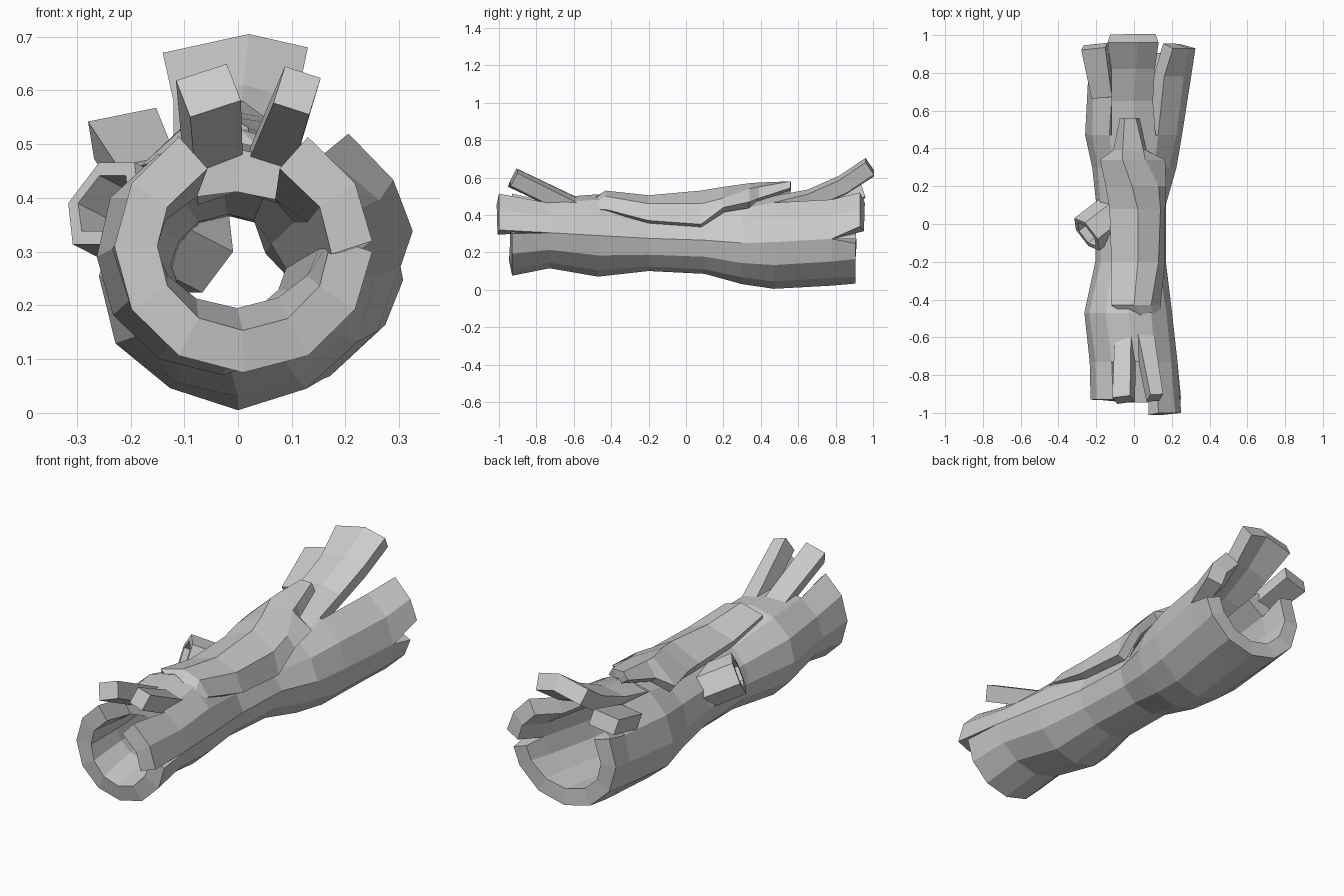
import bpy, bmesh, math, random
from mathutils import Vector, Matrix

random.seed(4)
cube = bpy.data.objects.get("Cube")
if cube:
    bpy.data.objects.remove(cube, do_unlink=True)

grey = bpy.data.materials.new("weathered_grey")
grey.use_nodes = True
GREY = (0.6, 0.6, 0.6, 1)
grey.diffuse_color = GREY
grey.node_tree.nodes["Principled BSDF"].inputs["Base Color"].default_value = GREY


def finish(name, bm, thickness=0):
    mesh = bpy.data.meshes.new(name)
    bm.to_mesh(mesh)
    bm.free()
    mesh.materials.append(grey)
    obj = bpy.data.objects.new(name, mesh)
    bpy.context.scene.collection.objects.link(obj)
    if thickness:
        mod = obj.modifiers.new("wall", 'SOLIDIFY')
        mod.thickness = thickness
        mod.offset = -1


def sheet(name, quads, thickness):
    """Join separate quads into one bark sheet and thicken it inward."""
    bm = bmesh.new()
    for q in quads:
        bm.faces.new([bm.verts.new(p) for p in reversed(q)])
    bmesh.ops.remove_doubles(bm, verts=bm.verts, dist=0.0005)
    finish(name, bm, thickness)


def loft(name, rows, thickness, closed=False):
    quads = []
    for a, b in zip(rows, rows[1:]):
        n = len(a)
        for k in range(n if closed else n - 1):
            m = (k + 1) % n
            quads.append((a[k], a[m], b[m], b[k]))
    sheet(name, quads, thickness)


def bark_strip(name, profiles, thickness):
    """Loft x-z profiles keyed by their y position."""
    loft(name, [[Vector((x, y, z)) for x, z in p] for y, p in profiles.items()], thickness)


def bar(name, start, end, w0, w1, h, roll=0):
    """Tapered splinter with square-cut ends."""
    start, end = Vector(start), Vector(end)
    d = (end - start).normalized()
    turn = Matrix.Rotation(math.radians(roll), 3, d)
    side = turn @ d.cross(Vector((0, 0, 1))).normalized()
    up = side.cross(d)
    bm = bmesh.new()
    for c, w in ((start, w0), (end, w1)):
        for i in (-1, 1):
            for j in (-1, 1):
                bm.verts.new(c + side * i * w / 2 + up * j * h / 2)
    bmesh.ops.convex_hull(bm, input=bm.verts)
    finish(name, bm)


# Hollow trunk: stations of y, centre x, centre z, radius x, radius z
SIDES = 12
stations = [
    (-0.73, 0.00, 0.305, 0.235, 0.190),
    (-0.47, -0.03, 0.290, 0.240, 0.220),
    (-0.20, -0.02, 0.275, 0.188, 0.175),
    (0.10, -0.015, 0.265, 0.188, 0.180),
    (0.30, 0.00, 0.250, 0.225, 0.220),
    (0.47, 0.00, 0.255, 0.262, 0.250),
    (0.78, 0.025, 0.272, 0.278, 0.250),
]
front_end = (0.01, 0.31, 0.24, 0.235)
back_end = (0.03, 0.295, 0.282, 0.262)


def around(y, cx, cz, rx, rz, step, scale=1.0):
    a = math.tau * step / SIDES
    return Vector((cx + rx * scale * math.sin(a), y, cz - rz * scale * math.cos(a)))


rings = []
for s in stations:
    rings.append([around(*s, i, 1 if i == 0 else random.uniform(0.96, 1.01))
                  for i in range(SIDES)])
# Sunken shoulder beneath the bark plate
for j, depth in ((2, 0.92), (3, 0.82)):
    rings[j][4] = around(*stations[j], 4, depth)

quads = []
gap = (5, 6)                      # open columns along the top at both ends
for c in range(SIDES):
    n = (c + 1) % SIDES
    for j in range(len(rings) - 1):
        if c in gap and stations[j][0] > 0.4:
            continue
        a, b = rings[j], rings[j + 1]
        quads.append((a[c], a[n], b[n], b[c]))
    if c in gap:
        continue
    # Jagged front rim, with one longer tongue
    y = -1.0 if c in (3, 4) else -0.93
    lo = c + (0.08 if c == 3 else 0)
    hi = c + 1 - (0.08 if c == 2 else 0)
    quads.append((around(y, *front_end, lo), around(y, *front_end, hi),
                  rings[0][n], rings[0][c]))
    # Jagged back rim, with a side notch, a flared strip and a broken column
    if c != 7:
        flared = c in (3, 4)
        y, flare = (0.93, 1.06) if flared else (0.905, 1.0)
        lo = c + (0.3 if c == 3 else 0)
        hi = c + 1 - {2: 0.35, 4: 0.2}.get(c, 0)
        quads.append((rings[-1][c], rings[-1][n],
                      around(y, *back_end, hi, flare), around(y, *back_end, lo, flare)))
sheet("hollow_trunk", quads, 0.08)

# Loose bark plate lying on top of the trunk
bark_strip("bark_plate", {
    -0.55: ((0.14, 0.42), (0.12, 0.43), (0.10, 0.44), (0.08, 0.45)),
    -0.43: ((0.14, 0.43), (0.09, 0.50), (0.00, 0.53), (-0.12, 0.50)),
    -0.20: ((0.165, 0.37), (0.13, 0.46), (0.02, 0.505), (-0.12, 0.46)),
    0.08: ((0.165, 0.35), (0.14, 0.46), (0.02, 0.53), (-0.13, 0.46)),
    0.20: ((0.17, 0.44), (0.13, 0.49), (-0.01, 0.55), (-0.15, 0.47)),
    0.34: ((0.165, 0.47), (0.06, 0.54), (-0.06, 0.57), (-0.18, 0.46)),
    0.39: ((0.065, 0.49), (0.05, 0.55), (-0.06, 0.573), (-0.11, 0.50)),
    0.56: ((0.03, 0.545), (0.01, 0.58), (-0.05, 0.58), (-0.075, 0.545)),
}, 0.045)

# Wide raised splinter at the back
bark_strip("back_wide_splinter", {
    0.40: ((0.12, 0.45), (0.00, 0.49), (-0.12, 0.45)),
    0.65: ((0.10, 0.51), (0.00, 0.535), (-0.12, 0.51)),
    0.82: ((0.11, 0.585), (0.01, 0.61), (-0.12, 0.58)),
    0.96: ((0.13, 0.68), (0.02, 0.705), (-0.14, 0.67)),
}, 0.08)

# Narrow splinters
bar("back_side_splinter", (-0.165, 0.68, 0.435), (-0.21, 0.94, 0.52), 0.11, 0.13, 0.075, -12)
bar("front_right_splinter", (-0.045, -0.58, 0.435), (-0.055, -0.93, 0.60), 0.09, 0.10, 0.08, 20)
bar("front_left_splinter", (0.05, -0.58, 0.435), (0.11, -0.92, 0.60), 0.09, 0.07, 0.08, -20)

# Hollow branch stub on the side
base, tip = Vector((-0.075, 0.08, 0.30)), Vector((-0.25, -0.055, 0.39))
axis = (tip - base).normalized()
u = axis.cross(Vector((0, 0, 1))).normalized()
v = u.cross(axis)
rows = []
for centre in (base, tip):
    rows.append([centre + u * 0.108 * math.cos(math.tau * k / 6) + v * 0.095 * math.sin(math.tau * k / 6)
                 for k in range(6)])
loft("branch_stub", rows, 0.03, closed=True)
